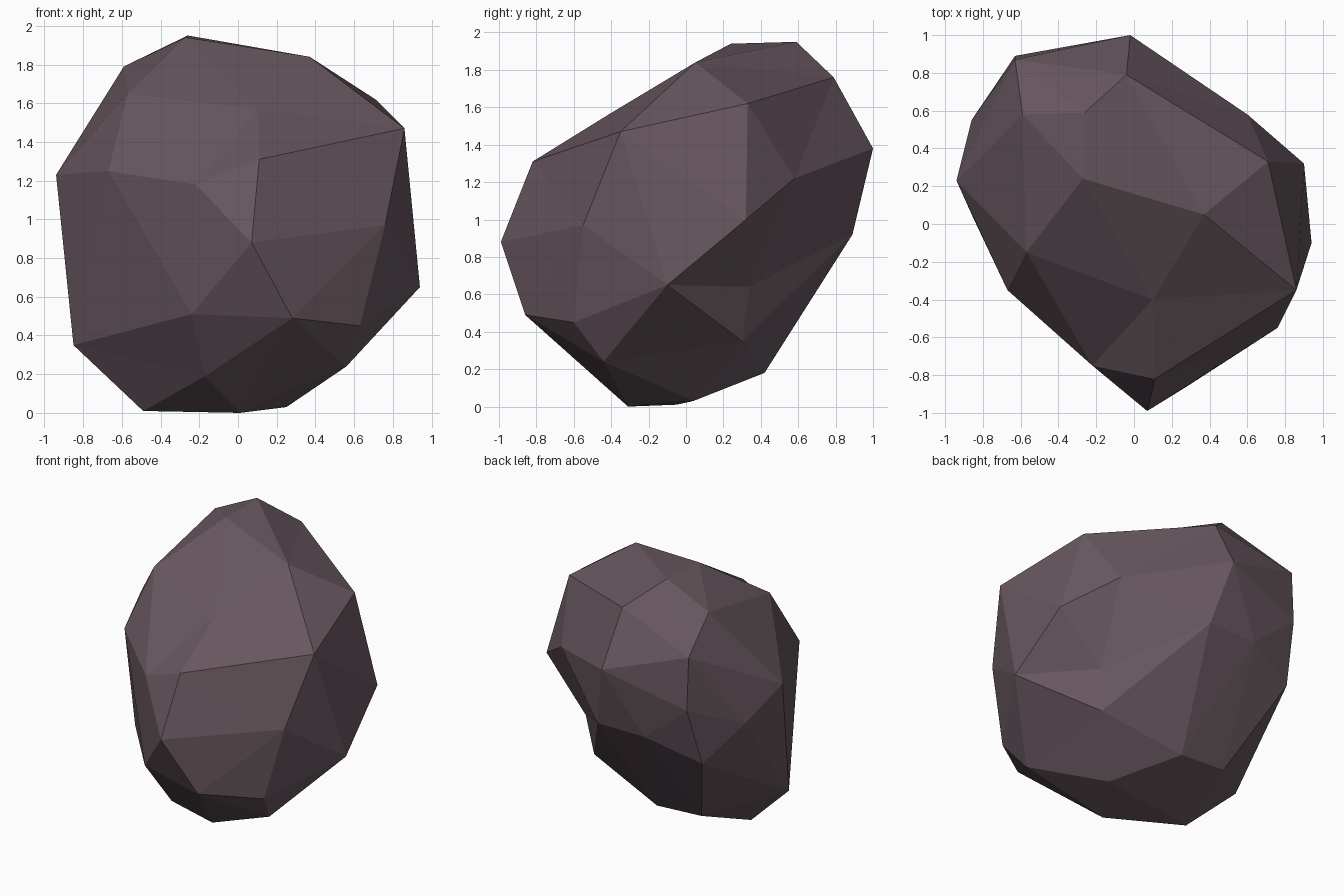
import bpy
import bmesh
from mathutils import Vector

default_cube = bpy.data.objects.get("Cube")
if default_cube:
    bpy.data.objects.remove(default_cube, do_unlink=True)

# Chipped corners of the stone, grouped by region, in hundredths of a unit
crown = [(-26, 59, 195), (37, 5, 184), (-59, 58, 179), (-27, 24, 194),
         (71, 33, 162), (-4, 79, 176), (-57, -15, 165), (10, -40, 157)]
front = [(86, -35, 147), (11, -82, 131), (-67, -35, 125), (-22, -75, 118),
         (7, -99, 88), (-24, -73, 51), (28, -86, 49), (63, -60, 45),
         (76, -55, 97)]
sides = [(-94, 23, 123), (-85, 3, 35), (-86, 55, 104), (94, -10, 65),
         (90, 32, 100), (57, 34, 64)]
back = [(-2, 100, 138), (60, 58, 122), (9, 89, 92), (-29, 89, 92),
        (-63, 87, 158), (-63, 89, 120), (-67, 77, 78)]
base = [(56, -44, 24), (-17, -52, 19), (-49, -5, 1), (1, -31, 0),
        (25, 4, 3), (53, 30, 35), (-6, 42, 18), (-42, 42, 20)]

HEART = Vector((0, 0, 1))      # middle of the stone
ROUNDING = 0.3                 # how far corners are drawn towards a ball


def make_material(name, colour):
    """Flat matte material, shown the same in viewport and render."""
    material = bpy.data.materials.new(name)
    material.use_nodes = True
    material.diffuse_color = colour
    shader = material.node_tree.nodes["Principled BSDF"]
    shader.inputs["Base Color"].default_value = colour
    shader.inputs["Roughness"].default_value = 0.9
    return material


def rounded(corner):
    """Pull a corner towards a ball so that shallow dents keep their facets."""
    offset = corner - HEART
    return HEART + offset.normalized() * offset.length ** ROUNDING


def build_rock(name, corners, material):
    """Skin the rounded corners with a hull, then move them back in place."""
    bm = bmesh.new()
    true_place = {}
    for corner in corners:
        vert = bm.verts.new(rounded(corner))
        true_place[vert] = corner
    bmesh.ops.convex_hull(bm, input=list(bm.verts))
    for vert in list(bm.verts):
        if vert.link_faces:
            vert.co = true_place[vert]
        else:
            bm.verts.remove(vert)
    bmesh.ops.recalc_face_normals(bm, faces=list(bm.faces))
    for face in bm.faces:
        face.smooth = False
    mesh = bpy.data.meshes.new(name)
    bm.to_mesh(mesh)
    bm.free()
    mesh.materials.append(material)
    rock = bpy.data.objects.new(name, mesh)
    bpy.context.collection.objects.link(rock)
    return rock


# Faceted boulder
stone = make_material("dusky mauve stone", (0.135, 0.095, 0.113, 1))
all_corners = [Vector(c) / 100 for c in crown + front + sides + back + base]
build_rock("boulder", all_corners, stone)
